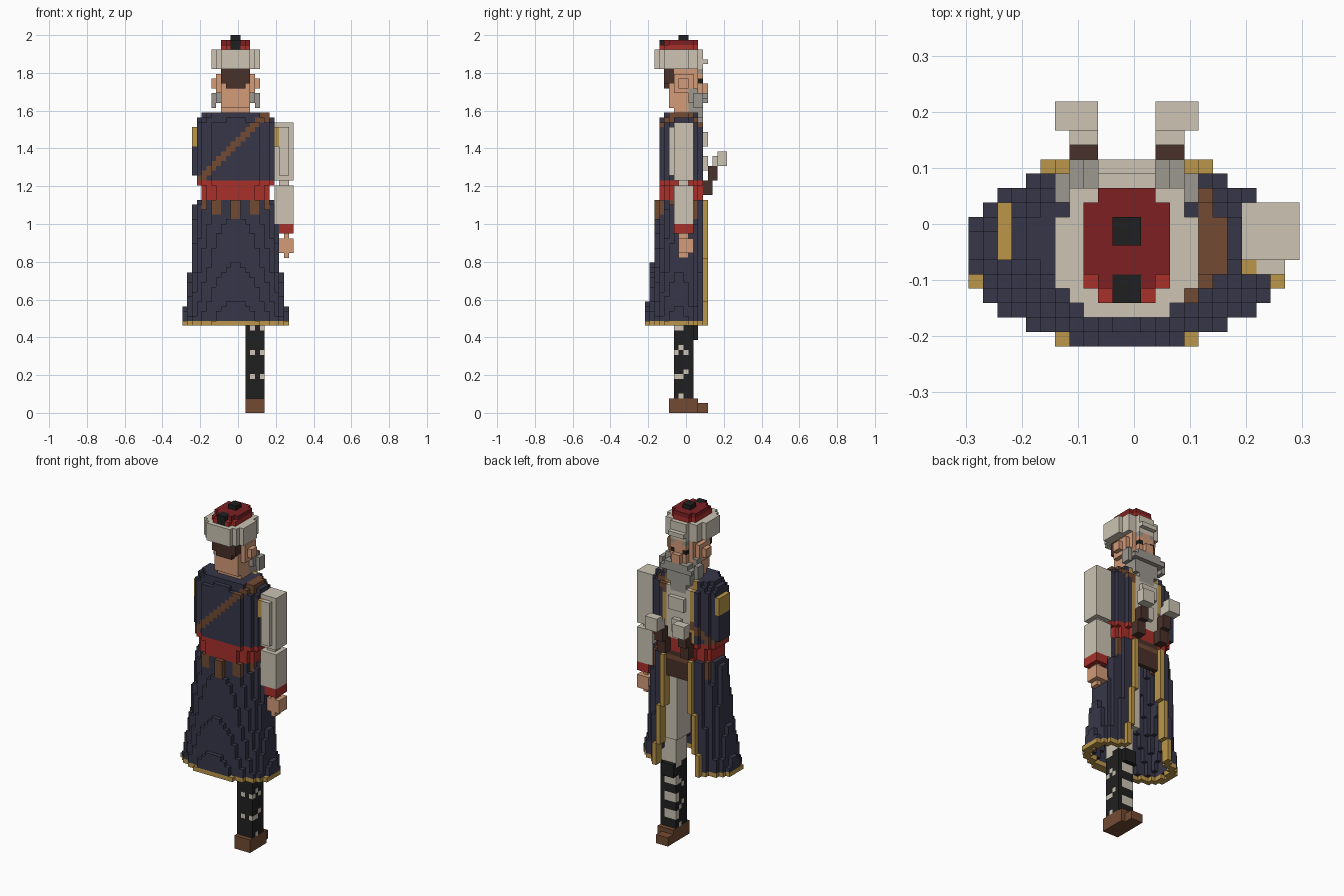
import bpy, bmesh, math

cube = bpy.data.objects.get("Cube")
if cube:
    bpy.data.objects.remove(cube, do_unlink=True)

V = 2 / 78              # block size; the figure is 23 x 17 x 78 blocks
CX = 11                 # body centre line, in blocks
COLOURS = {
    "navy": "373649", "red": "A9302B", "dark red": "7E2022", "cream": "CCC4B4",
    "gold": "BB964A", "brown": "724B33", "dark brown": "4A312A", "black": "202020",
    "skin": "D39B78", "grey": "9C9890"}
NAMES = list(COLOURS)


def linear(c):
    return c / 12.92 if c <= 0.04045 else ((c + 0.055) / 1.055) ** 2.4


mats = []
for name, h in COLOURS.items():
    rgba = [linear(int(h[n:n + 2], 16) / 255) for n in (0, 2, 4)] + [1]
    m = bpy.data.materials.new(name)
    m.use_nodes = True
    m.diffuse_color = rgba
    bsdf = m.node_tree.nodes["Principled BSDF"]
    bsdf.inputs["Base Color"].default_value = rgba
    bsdf.inputs["Roughness"].default_value = 0.9
    mats.append(m)

grid = {}               # block position -> (part, colour)


def box(part, colour, x, y, z):
    """Fill inclusive block ranges; colour may be a rule of (i, j, k)."""
    for i in range(x[0], x[1] + 1):
        for j in range(y[0], y[1] + 1):
            for k in range(z[0], z[1] + 1):
                c = colour(i, j, k) if callable(colour) else colour
                if c:
                    grid[i, j, k] = (part, c)


def mirror_box(part, colour, x, y, z):
    box(part, colour, x, y, z)
    box(part, colour, (21 - x[1], 21 - x[0]), y, z)


def disc(part, colour, cy, rx, ry, z, power=2, wall=None):
    """Fill an upright elliptic drum, hollow if a wall is given."""
    def inside(i, j, a, b):
        return (abs(i + .5 - CX) / a) ** power + (abs(j + .5 - cy) / b) ** power <= 1.03

    def rule(i, j, k):
        if inside(i, j, rx, ry) and not (wall and inside(i, j, rx - wall, ry - wall)):
            return colour(i, j, k) if callable(colour) else colour
    box(part, rule, (0, 22), (0, 16), z)


def interp(points, t):
    for (a, u), (b, w) in zip(points, points[1:]):
        if t <= b:
            return u + (w - u) * (t - a) / (b - a)


# Trouser leg, patterned stocking and shoe
box("trouser_leg", "cream", (13, 16), (6, 9), (18, 43))
box("trouser_leg", "cream", (12, 16), (6, 10), (24, 43))


def stocking(i, j, k):
    if j == 9:
        white = k % 4 in (1, 2) and i < 16
    elif j == 6:
        white = k % 5 == 2 and i % 2 == 0
    else:
        white = k % 5 in (2, 3) and (i + j + k) % 2 == 0
    return "cream" if white else "black"


box("stocking", stocking, (13, 16), (6, 9), (3, 17))
box("stocking", "black", (13, 15), (10, 10), (15, 17))
box("shoe", "brown", (13, 16), (5, 10), (0, 2))
box("shoe", "brown", (13, 15), (11, 12), (0, 1))

# Flared coat skirt, open at the front, with gold hem and edges
WIDTH = ((18, 11), (19, 10.85), (21.5, 10.35), (28.5, 9.36), (43, 8.37))
BACK = ((18, 0), (19, .1), (22.5, .58), (30.5, 1.58), (40.5, 2.58), (43, 3))
for k in range(18, 44):
    rx, back = interp(WIDTH, k), interp(BACK, k)
    gap = 5 if k < 23 else 4 if k < 32 else 3

    def skirt(i, j, k, gap=gap):
        d = abs(i + .5 - CX)
        if j > 9 and d < gap:
            return None
        return "gold" if k == 18 or (j > 10 and d < gap + 1) else "navy"
    disc("coat_skirt", skirt, (back + 13) / 2, rx, (13 - back) / 2, (k, k), wall=1.6)
    if k < 41:
        mirror_box("coat_skirt", "gold", (CX - gap - 1, CX - gap - 1), (11, 12), (k, k))


# Coat body with shirt front, gold lapels and a diagonal strap
def coat(i, j, k):
    d = abs(i + .5 - CX)
    if j > 9 and d < 3:
        return "cream"
    if (i - 4) - (k - 48) in (-1, 0):
        return "brown"
    return "gold" if j > 9 and d < 4 else "navy"


disc("coat_body", coat, 7.5, 8, 4.5, (48, 59), power=2.4)
disc("coat_body", coat, 7.5, 8, 4, (60, 60), power=2.4)
disc("coat_body", coat, 7.5, 7, 3.6, (61, 61), power=2.4)
box("strap", "brown", (17, 17), (5, 8), (60, 61))
box("strap", "brown", (16, 16), (4, 4), (60, 60))
box("strap", "brown", (16, 16), (9, 10), (60, 60))

# Draped shoulder with gold patches
box("draped_sleeve", "navy", (2, 2), (6, 9), (49, 54))
box("shoulder_patch", "gold", (2, 2), (6, 9), (55, 58))
box("shoulder_patch", "gold", (19, 19), (5, 5), (55, 58))

# Waist sash, pouch and hanging tabs
disc("sash", "red", 7.5, 8, 4.5, (47, 47), power=2.4)
disc("sash", "red", 7.5, 7.4, 4.5, (44, 46), power=2.4)
box("pouch", "dark brown", (8, 13), (11, 11), (39, 44))
box("pouch", "brown", (8, 13), (11, 11), (43, 43))
box("back_tab", "brown", (10, 11), (2, 3), (40, 43))
mirror_box("back_tab", "brown", (6, 7), (3, 3), (41, 43))
mirror_box("side_tab", "brown", (4, 4), (5, 6), (42, 43))
mirror_box("side_tab", "brown", (4, 5), (10, 10), (40, 43))

# Two pistols tucked in the sash
for lo, hi, out in ((7, 8, 6), (13, 14, 15)):
    box("pistol", "dark brown", (lo, hi), (12, 13), (45, 47))
    box("pistol", "dark brown", (lo, hi), (13, 14), (48, 50))
    box("pistol_grip", "cream", (lo, hi), (14, 14), (51, 52))
    box("pistol_grip", "cream", (min(lo, out), max(hi, out)), (15, 16), (51, 53))

# Hanging arm with cuff and hand
box("upper_sleeve", "cream", (19, 22), (6, 9), (48, 59))
box("upper_sleeve", "cream", (20, 21), (5, 5), (49, 58))
box("lower_sleeve", "cream", (19, 22), (6, 9), (39, 46))
box("lower_sleeve", "cream", (20, 21), (7, 8), (47, 47))
box("cuff", "red", (20, 22), (6, 9), (37, 38))
box("hand", "skin", (20, 22), (7, 9), (33, 35))
box("hand", "skin", (21, 21), (7, 8), (36, 36))
box("hand", "skin", (21, 21), (7, 8), (32, 32))

# Head, ears, hair and eyes
box("neck", "skin", (8, 13), (6, 10), (60, 63))
box("head", "skin", (8, 13), (5, 10), (63, 71))
box("head", "skin", (9, 12), (11, 11), (63, 71))
box("nose", "skin", (10, 11), (12, 12), (66, 67))
mirror_box("ear", "skin", (7, 7), (6, 9), (66, 69))
mirror_box("ear", "skin", (6, 6), (7, 8), (67, 68))
box("back_hair", "dark brown", (8, 13), (4, 5), (68, 70))
box("back_hair", "dark brown", (9, 12), (4, 4), (67, 67))
mirror_box("eye", "black", (9, 9), (11, 11), (68, 68))
mirror_box("eyebrow", "grey", (9, 9), (11, 11), (70, 70))

# Grey moustache and beard running into a pale chest beard
mirror_box("moustache", "grey", (8, 10), (11, 12), (64, 65))
mirror_box("moustache", "grey", (7, 7), (10, 12), (64, 64))
mirror_box("moustache", "grey", (6, 6), (10, 11), (63, 65))
mirror_box("sideburn", "grey", (7, 7), (9, 10), (64, 66))
box("beard", "grey", (8, 13), (9, 11), (61, 63))
box("beard", "grey", (9, 12), (11, 11), (59, 60))
box("chest_beard", "cream", (8, 13), (11, 11), (53, 58))
box("chest_beard", "cream", (9, 12), (12, 12), (55, 57))
box("chest_beard", "cream", (10, 11), (12, 12), (50, 52))

# Wrapped hat with dark red crown and black tassel
disc("hat_wrap", "cream", 6.9, 5, 5, (71, 74), power=2.1)
box("hat_wrap", "cream", (9, 12), (11, 12), (72, 72))
disc("hat_crown", "red", 7, 3, 4, (75, 75), power=2.6)
disc("hat_crown", "dark red", 7.2, 3, 3.6, (76, 76), power=2.6)
box("tassel", "black", (10, 11), (7, 8), (77, 77))
box("tassel", "black", (10, 11), (3, 4), (75, 76))

# Turn the blocks of each part into a mesh of exposed flat faces
DIRS = [(s * (a == 0), s * (a == 1), s * (a == 2)) for a in range(3) for s in (-1, 1)]
for part in dict.fromkeys(p for p, c in grid.values()):
    bm, verts = bmesh.new(), {}
    for (i, j, k), (p, c) in grid.items():
        if p != part:
            continue
        for d in DIRS:
            if (i + d[0], j + d[1], k + d[2]) in grid:
                continue
            a = next(n for n in range(3) if d[n])
            corners = []
            for u, w in ((0, 0), (1, 0), (1, 1), (0, 1)):
                q = [i, j, k]
                q[a] += d[a] > 0
                q[(a + 1) % 3] += u
                q[(a + 2) % 3] += w
                q = tuple(q)
                if q not in verts:
                    verts[q] = bm.verts.new(((q[0] - 11.5) * V, (q[1] - 8.5) * V, q[2] * V))
                corners.append(verts[q])
            face = bm.faces.new(corners if d[a] > 0 else corners[::-1])
            face.material_index = NAMES.index(c)
    used = sorted({f.material_index for f in bm.faces})
    for f in bm.faces:
        f.material_index = used.index(f.material_index)
    mesh = bpy.data.meshes.new(part)
    bm.to_mesh(mesh)
    bm.free()
    for n in used:
        mesh.materials.append(mats[n])
    bpy.context.collection.objects.link(bpy.data.objects.new(part, mesh))
